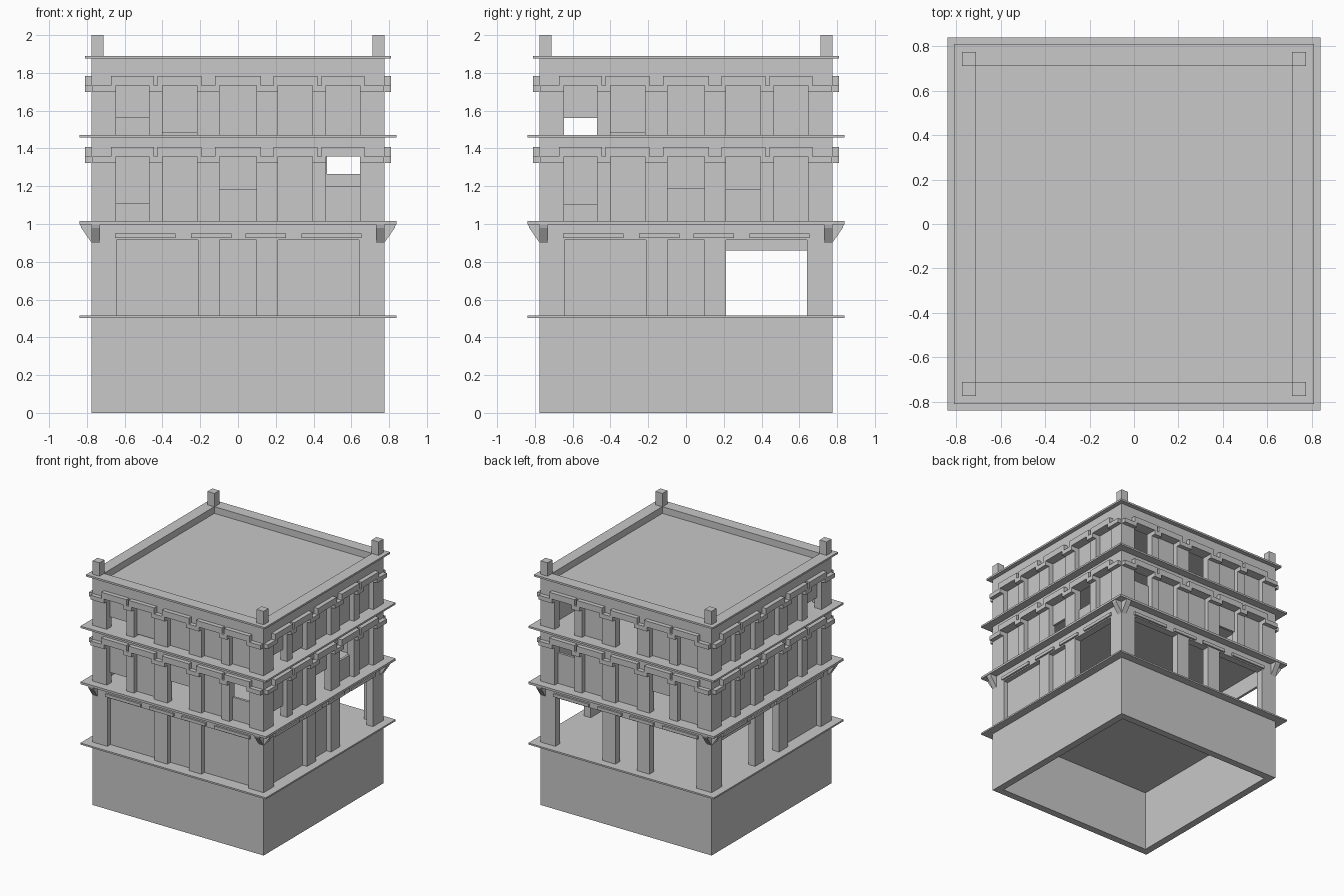
import bpy
import bmesh
from math import pi
from mathutils import Matrix

cube = bpy.data.objects.get("Cube")
if cube:
    bpy.data.objects.remove(cube, do_unlink=True)

stone = bpy.data.materials.new("grey_stone")
stone.use_nodes = True
stone.diffuse_color = (0.58, 0.58, 0.58, 1)
stone.node_tree.nodes["Principled BSDF"].inputs["Base Color"].default_value = stone.diffuse_color

HALF = 0.775      # half width of the building
THICK = 0.06      # wall thickness
INNER = HALF - THICK
SIDES = ("front", "right", "back", "left")


def finish(name, bm):
    bmesh.ops.recalc_face_normals(bm, faces=bm.faces)
    mesh = bpy.data.meshes.new(name)
    bm.to_mesh(mesh)
    bm.free()
    mesh.materials.append(stone)
    obj = bpy.data.objects.new(name, mesh)
    bpy.context.scene.collection.objects.link(obj)


def add_prism(bm, points, start, end, axis="y"):
    """Extrude a closed outline: (x, z) along y, or (y, z) along x."""
    def place(p, d):
        return (p[0], d, p[1]) if axis == "y" else (d, p[0], p[1])
    face = bm.faces.new([bm.verts.new(place(p, start)) for p in points])
    out = bmesh.ops.extrude_face_region(bm, geom=[face])
    moved = [v for v in out["geom"] if isinstance(v, bmesh.types.BMVert)]
    shift = end - start
    bmesh.ops.translate(bm, verts=moved, vec=(0, shift, 0) if axis == "y" else (shift, 0, 0))


def add_box(bm, x0, x1, y0, y1, z0, z1):
    add_prism(bm, [(x0, z0), (x1, z0), (x1, z1), (x0, z1)], y0, y1)


def plate(name, half, z0, z1):
    bm = bmesh.new()
    add_box(bm, -half, half, -half, half, z0, z1)
    finish(name, bm)


def turned(name, bm, side):
    """Turn a part drawn on the front to its own side."""
    bmesh.ops.transform(bm, matrix=Matrix.Rotation(side * pi / 2, 4, "Z"), verts=bm.verts)
    finish(SIDES[side] + "_" + name, bm)


def wall(name, side, openings, z0, head, top):
    # Comb-shaped wall whose openings reach the floor; corners interlock
    pts = [(-HALF, z0)]
    for a, b in openings:
        pts += [(a, z0), (a, head), (b, head), (b, z0)]
    pts += [(INNER, z0), (INNER, top), (-HALF, top)]
    bm = bmesh.new()
    add_prism(bm, pts, -HALF, -INNER)
    turned(name, bm, side)


def panels(name, side, openings, z0, head, special):
    # Infill set at the inner face of the wall; some are partial or missing
    bm = bmesh.new()
    for i, (a, b) in enumerate(openings):
        span = special.get((SIDES[side], i), (z0, head))
        if span:
            add_box(bm, a, b, -INNER - 0.02, -INNER, *span)
    turned(name, bm, side)


def hood(name, side, openings, head):
    # Stepped moulding: low over the piers, raised over each window
    low, high, lap = head - 0.035, head + 0.05, 0.025
    end = HALF - 0.005
    top, bottom = [(-end, head)], [(-end, low)]
    for a, b in openings:
        top += [(a - lap, head), (a - lap, high), (b + lap, high), (b + lap, head)]
        bottom += [(a, low), (a, head), (b, head), (b, low)]
    bottom.append((end, low))
    top.append((end, head))
    bm = bmesh.new()
    add_prism(bm, bottom + top[::-1], -HALF - 0.035, -HALF)
    turned(name, bm, side)


doors = [(-0.642, -0.212), (-0.097, 0.097), (0.212, 0.64)]
windows = [(-0.647, -0.47), (-0.40, -0.217), (-0.097, 0.097), (0.212, 0.395), (0.467, 0.645)]

# Storeys: name, openings, floor, head of openings, top of wall
storeys = [
    ("lower_storey", doors, 0.515, 0.915, 0.997),
    ("middle_storey", windows, 1.015, 1.358, 1.457),
    ("upper_storey", windows, 1.472, 1.733, 1.875),
]
# Infill that differs from a full panel
special = {
    "lower_storey": {
        ("right", 2): None, ("back", 0): None, ("back", 1): None, ("back", 2): None,
        ("left", 0): (0.86, 0.915), ("left", 1): None,
    },
    "middle_storey": {
        ("front", 0): (1.105, 1.358), ("front", 2): (1.18, 1.358), ("front", 4): (1.015, 1.2),
        ("right", 0): (1.10, 1.358), ("right", 2): (1.185, 1.358), ("right", 3): (1.015, 1.185),
        ("back", 0): (1.015, 1.265), ("back", 3): (1.18, 1.358),
    },
    "upper_storey": {
        ("front", 0): (1.56, 1.733), ("front", 1): (1.485, 1.733),
        ("right", 0): (1.56, 1.733), ("right", 1): (1.485, 1.733),
        ("back", 0): None, ("back", 2): None, ("left", 4): (1.56, 1.733),
    },
}

for side in range(4):
    wall("base_wall", side, [], 0, 0, 0.502)
    for name, openings, z0, head, top in storeys:
        wall(name + "_wall", side, openings, z0, head, top)
        panels(name + "_panels", side, openings, z0, head, special[name])
        if openings is windows:
            hood(name + "_hood", side, openings, head)

    # Thin strips above the wide openings
    bm = bmesh.new()
    for a, b in ((-0.65, -0.33), (-0.25, -0.035), (0.04, 0.255), (0.335, 0.655)):
        add_box(bm, a, b, -HALF - 0.015, -HALF, 0.925, 0.95)
    turned("lintel_strips", bm, side)

    # Wedge brackets under the ledge at both corners
    bm = bmesh.new()
    wedge = [(-HALF, 0.9), (-HALF, 0.997), (-HALF - 0.06, 0.997), (-HALF - 0.055, 0.98)]
    for x in (-HALF, HALF - 0.045):
        add_prism(bm, wedge, x, x + 0.045, axis="x")
    turned("corner_brackets", bm, side)

    # Coping around the roof, interlocked at the corners
    bm = bmesh.new()
    add_box(bm, -0.81, INNER, -0.81, -INNER, 1.875, 1.89)
    turned("roof_coping", bm, side)

    # Post on the corner of the roof
    bm = bmesh.new()
    add_box(bm, -HALF, -0.712, -HALF, -0.712, 1.89, 2.0)
    turned("roof_post", bm, side)

# Floors that project as ledges, and the sunken roof
plate("lower_floor", 0.84, 0.502, 0.515)
plate("middle_floor", 0.84, 0.997, 1.015)
plate("upper_floor", 0.84, 1.457, 1.472)
plate("roof_deck", INNER, 1.815, 1.835)
